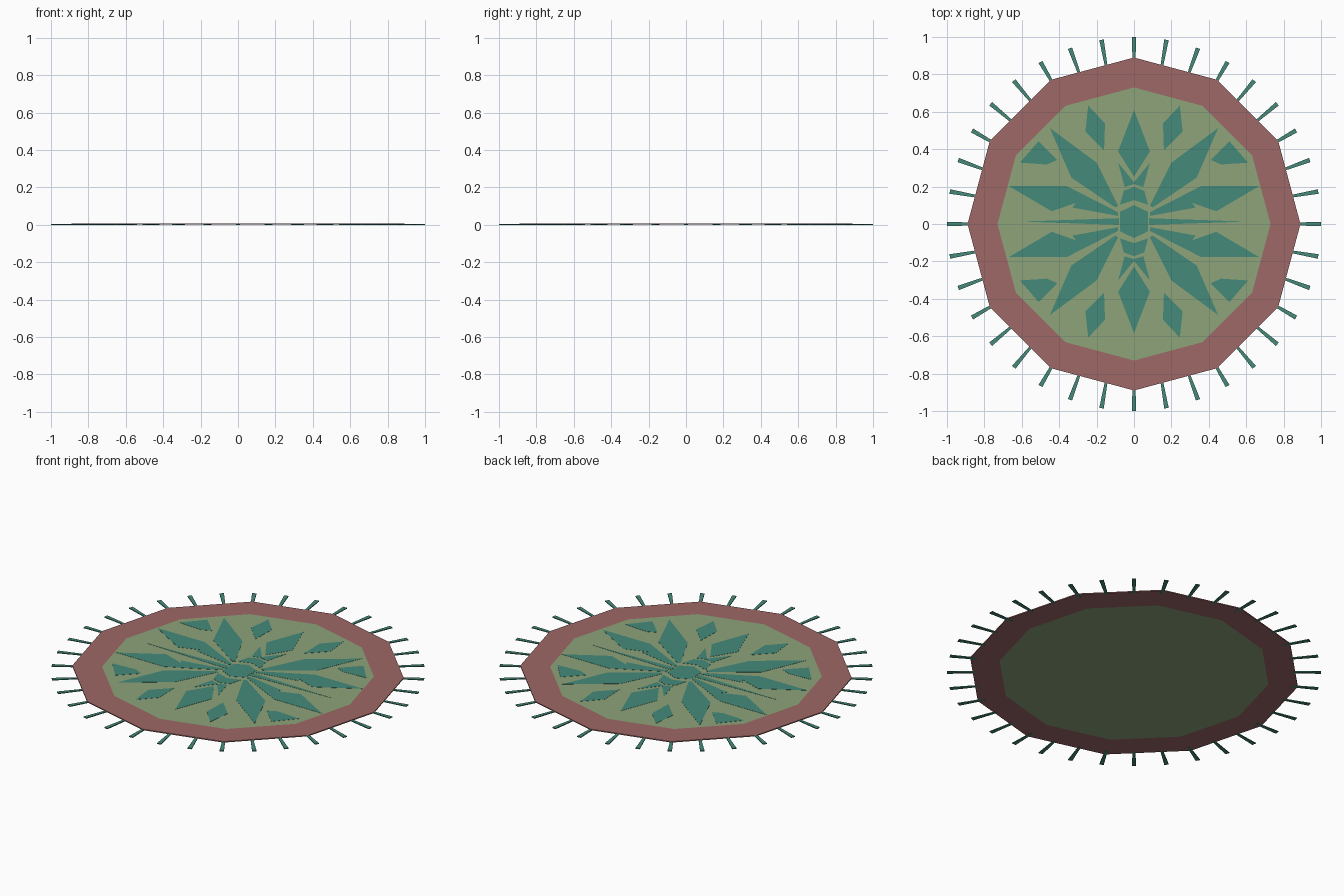
import bpy, bmesh, math

if "Cube" in bpy.data.objects:
    bpy.data.objects.remove(bpy.data.objects["Cube"])


def material(name, rgb):
    m = bpy.data.materials.new(name)
    m.diffuse_color = (*rgb, 1)
    m.use_nodes = True
    m.node_tree.nodes["Principled BSDF"].inputs["Base Color"].default_value = m.diffuse_color
    return m


RED = material("dusty red", (0.345, 0.138, 0.136))
GREEN = material("sage green", (0.270, 0.366, 0.194))
TEAL = material("teal", (0.060, 0.257, 0.194))


def prism(bm, pts, z0, z1):
    """Extrude a flat outline between two heights."""
    lo = [bm.verts.new((x, y, z0)) for x, y in pts]
    hi = [bm.verts.new((x, y, z1)) for x, y in pts]
    n = len(pts)
    bm.faces.new(lo[::-1])
    bm.faces.new(hi)
    for i in range(n):
        j = (i + 1) % n
        bm.faces.new((lo[i], lo[j], hi[j], hi[i]))


def finish(bm, name, mat):
    bmesh.ops.recalc_face_normals(bm, faces=bm.faces[:])
    me = bpy.data.meshes.new(name)
    bm.to_mesh(me)
    bm.free()
    me.materials.append(mat)
    ob = bpy.data.objects.new(name, me)
    bpy.context.collection.objects.link(ob)


def ring_pts(r, n=12):
    return [(r * math.cos(2 * math.pi * i / n), r * math.sin(2 * math.pi * i / n))
            for i in range(n)]


# twelve-sided border ring
bm = bmesh.new()
outer, inner = ring_pts(0.89), ring_pts(0.73)
for i in range(12):
    j = (i + 1) % 12
    loops = [[bm.verts.new((*p, z)) for p in (outer[i], outer[j], inner[j], inner[i])]
             for z in (0.001, 0.007)]
    lo, hi = loops
    bm.faces.new(lo[::-1])
    bm.faces.new(hi)
    bm.faces.new((lo[0], lo[1], hi[1], hi[0]))
bmesh.ops.remove_doubles(bm, verts=bm.verts[:], dist=1e-5)
finish(bm, "border", RED)

# inner field
bm = bmesh.new()
prism(bm, ring_pts(0.73), 0.001, 0.007)
finish(bm, "field", GREEN)

# fringe: tapered strands every ten degrees
bm = bmesh.new()
for k in range(36):
    a = math.radians(10 * k)
    c, s = math.cos(a), math.sin(a)
    strand = [(0.85, -0.007), (1.0, -0.012), (1.0, 0.012), (0.85, 0.007)]
    prism(bm, [(r * c - w * s, r * s + w * c) for r, w in strand], 0.0, 0.005)
finish(bm, "fringe", TEAL)

# woven motif: outline, mirrored in x?, mirrored in y?
MOTIF = [
    # centre hexagon
    ([(0, .088), (.075, .052), (.075, -.052), (0, -.088), (-.075, -.052), (-.075, .052)], 0, 0),
    # inner chevron bands
    ([(0, .185), (.055, .165), (.075, .09), (0, .115), (-.075, .09), (-.055, .165)], 0, 1),
    ([(0, .21), (.085, .315), (.05, .185), (0, .20), (-.05, .185), (-.085, .315)], 0, 1),
    # long diamond
    ([(0, .597), (.085, .375), (0, .24), (-.085, .375)], 0, 1),
    # diagonal petal
    ([(.45, .50), (.20, .315), (.085, .085), (.10, .075), (.335, .235)], 1, 1),
    # side petal
    ([(.67, .19), (.36, .19), (.085, .05), (.085, .03), (.33, .075), (.31, .10), (.44, .055)], 1, 1),
    # side spike
    ([(.60, 0), (.08, .018), (.08, -.018)], 1, 0),
    # small outer lozenges
    ([(.245, .62), (.155, .525), (.16, .38), (.26, .48)], 1, 1),
    ([(.51, .43), (.61, .315), (.465, .305), (.41, .33)], 1, 1),
]
bm = bmesh.new()
for pts, mx, my in MOTIF:
    for sx in ((1, -1) if mx else (1,)):
        for sy in ((1, -1) if my else (1,)):
            prism(bm, [(sx * x, sy * y + 0.013) for x, y in pts], 0.006, 0.008)
finish(bm, "woven_motif", TEAL)
